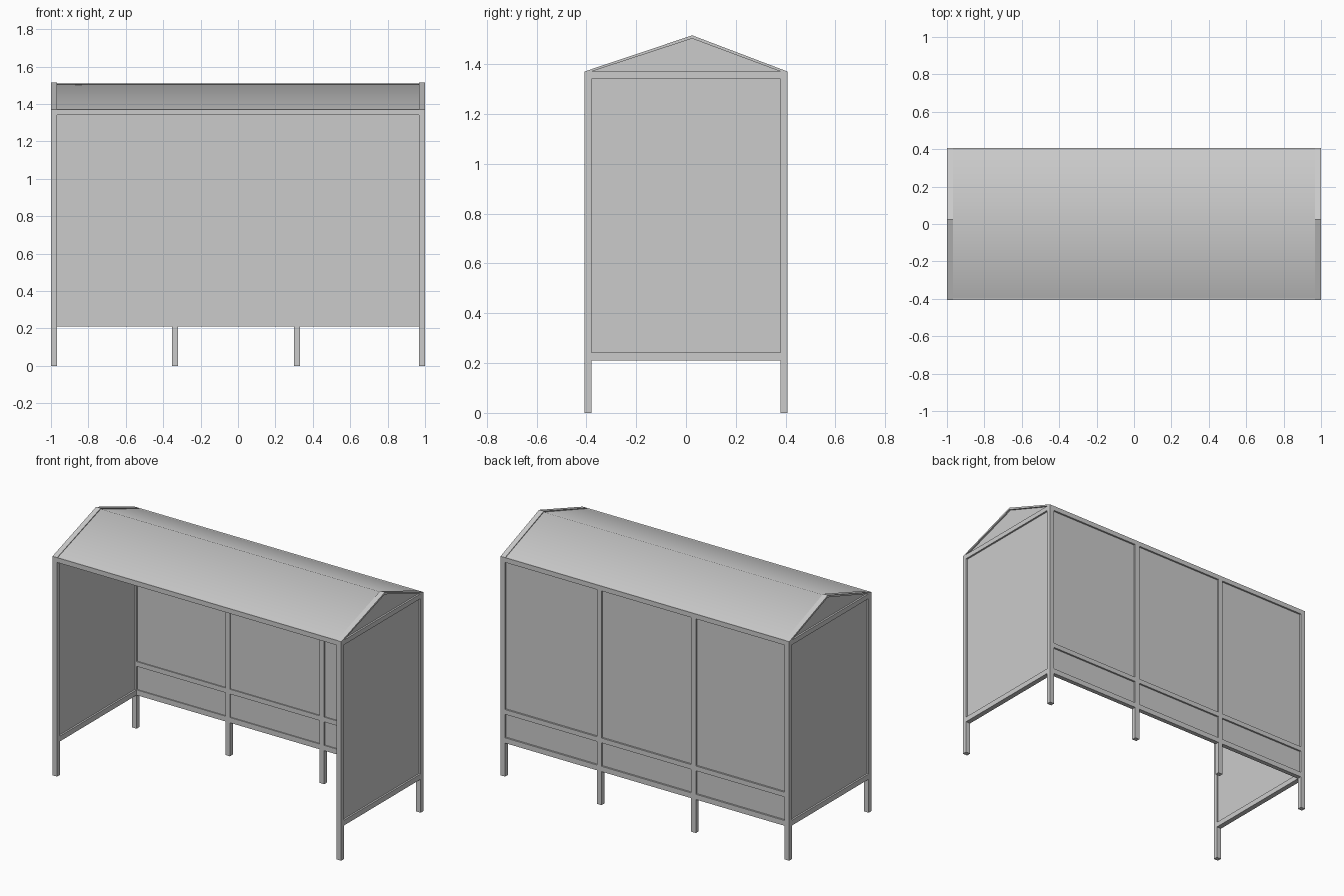
import bpy
import math

cube = bpy.data.objects.get("Cube")
if cube:
    bpy.data.objects.remove(cube, do_unlink=True)

# Single painted grey
grey = bpy.data.materials.new("light_grey")
grey.use_nodes = True
colour = (0.6, 0.6, 0.6, 1)
grey.diffuse_color = colour
grey.node_tree.nodes["Principled BSDF"].inputs["Base Color"].default_value = colour

X, Y = 1.0, 0.407            # outer half sizes
T = 0.032                    # post thickness
FLOOR, SILL, HEAD, EAVE = 0.21, 0.243, 1.341, 1.371
APEX_Y, APEX_Z = 0.025, 1.516
PANEL = 0.005                # panel half thickness


def add_mesh(name, verts, faces):
    mesh = bpy.data.meshes.new(name)
    mesh.from_pydata(verts, [], faces)
    mesh.materials.append(grey)
    obj = bpy.data.objects.new(name, mesh)
    bpy.context.collection.objects.link(obj)
    return obj


def prism(name, profile, x0, x1):
    """Extrude a counter-clockwise (y, z) profile along x."""
    n = len(profile)
    verts = [(x, y, z) for x in (x0, x1) for y, z in profile]
    faces = [tuple(reversed(range(n))), tuple(range(n, 2 * n))]
    faces += [(i, (i + 1) % n, n + (i + 1) % n, n + i) for i in range(n)]
    return add_mesh(name, verts, faces)


def box(name, x0, x1, y0, y1, z0, z1):
    return prism(name, [(y0, z0), (y1, z0), (y1, z1), (y0, z1)], x0, x1)


# Corner posts
for sx, side in ((1, "left"), (-1, "right")):
    for sy, end in ((1, "back"), (-1, "front")):
        xs = sorted((sx * X, sx * (X - T)))
        ys = sorted((sy * Y, sy * (Y - T + 0.004)))
        box(f"{end}_{side}_post", *xs, *ys, 0, EAVE)

# Back wall: mid posts, rails and panels
back_y = Y - T / 2
mids = (-0.337, 0.316)
for i, x in enumerate(mids):
    box(f"back_mid_post_{i}", x - T / 2, x + T / 2, Y - T + 0.004, Y, 0, HEAD)
stops = [-X + T / 2, *mids, X - T / 2]
for i in range(3):
    x0, x1 = stops[i] + T / 2, stops[i + 1] - T / 2
    for name, z0, z1 in (("bottom", FLOOR, SILL), ("middle", 0.39, 0.42)):
        box(f"back_{name}_rail_{i}", x0, x1, Y - T + 0.004, Y, z0, z1)
    for name, z0, z1 in (("lower", SILL, 0.39), ("upper", 0.42, HEAD)):
        box(f"back_{name}_panel_{i}", x0, x1, back_y - PANEL, back_y + PANEL, z0, z1)

# Eave beams along front and back
for sy, end in ((1, "back"), (-1, "front")):
    ys = sorted((sy * Y, sy * (Y - T + 0.004)))
    box(f"{end}_eave_beam", -X + T, X - T, *ys, HEAD, EAVE)

# End walls and gables
inner = Y - T + 0.004
for sx, side in ((1, "left"), (-1, "right")):
    xs = sorted((sx * X, sx * (X - T)))
    mid = sx * (X - T / 2)
    px = (mid - PANEL, mid + PANEL)
    box(f"{side}_bottom_rail", *xs, -inner, inner, FLOOR, SILL)
    box(f"{side}_top_rail", *xs, -inner, inner, HEAD, EAVE)
    box(f"{side}_end_panel", *px, -inner, inner, SILL, HEAD)
    prism(f"{side}_gable_panel",
          [(-inner, EAVE), (inner, EAVE), (APEX_Y, APEX_Z - 0.012)], *px)
    for sy, end in ((1, "back"), (-1, "front")):
        profile = [(sy * Y, EAVE), (APEX_Y, APEX_Z),
                   (APEX_Y, APEX_Z - 0.013), (sy * inner, EAVE)]
        if sy < 0:
            profile.reverse()
        prism(f"{side}_{end}_rafter", profile, *xs)

# Roof sheet, softly shaded across the ridge
roof_edge = Y - 0.01
roof = prism("roof", [(-roof_edge, EAVE - 0.004), (APEX_Y, APEX_Z - 0.012),
                      (roof_edge, EAVE - 0.004), (roof_edge, EAVE),
                      (APEX_Y, APEX_Z - 0.006), (-roof_edge, EAVE)],
             -X + T, X - T)
bpy.ops.object.select_all(action='DESELECT')
roof.select_set(True)
bpy.context.view_layer.objects.active = roof
bpy.ops.object.shade_smooth_by_angle(angle=math.radians(50))
